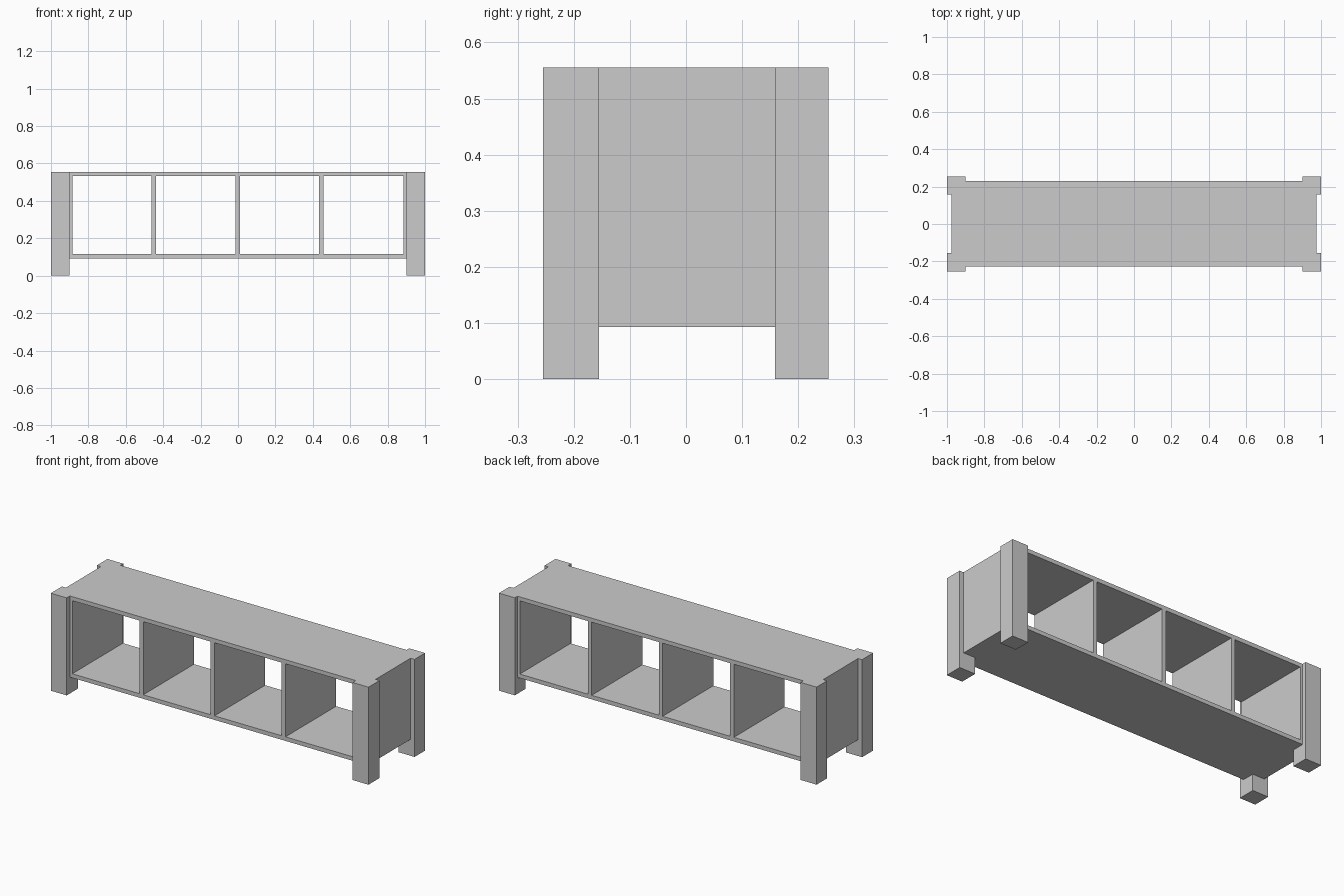
import bpy, bmesh

if "Cube" in bpy.data.objects:
    bpy.data.objects.remove(bpy.data.objects["Cube"])

# Shared heights and depths
LOW, HIGH = 0.093, 0.555
FRONT, BACK = -0.226, 0.23
LEG_FRONT, LEG_BACK = -0.155, 0.159   # inner faces of the legs
INNER = 0.885


def prism(name, outline, z0, z1):
    """Extrude an xy outline from z0 to z1."""
    bm = bmesh.new()
    face = bm.faces.new([bm.verts.new((x, y, z0)) for x, y in outline])
    ext = bmesh.ops.extrude_face_region(bm, geom=[face])["geom"]
    verts = [g for g in ext if isinstance(g, bmesh.types.BMVert)]
    bmesh.ops.translate(bm, verts=verts, vec=(0, 0, z1 - z0))
    bmesh.ops.recalc_face_normals(bm, faces=bm.faces)
    mesh = bpy.data.meshes.new(name)
    bm.to_mesh(mesh)
    bm.free()
    obj = bpy.data.objects.new(name, mesh)
    bpy.context.collection.objects.link(obj)
    return obj


def board(name, x0, x1, y0, y1, z0, z1):
    return prism(name, [(x0, y0), (x1, y0), (x1, y1), (x0, y1)], z0, z1)


# Top and bottom boards
board("top_board", -INNER, INNER, FRONT, BACK, 0.532, HIGH)
board("bottom_board", -INNER, INNER, FRONT, BACK, LOW, 0.116)

# Upright dividers between the four compartments
for i, x in enumerate((-0.45, -0.002, 0.445)):
    board(f"divider_{i + 1}", x - 0.012, x + 0.012, FRONT, BACK, 0.116, 0.532)

# Ends: thick panels notched around the corner legs
end = [(INNER, FRONT), (0.9, FRONT), (0.9, LEG_FRONT), (0.975, LEG_FRONT),
       (0.975, LEG_BACK), (0.9, LEG_BACK), (0.9, BACK), (INNER, BACK)]
for side, s in (("left", -1), ("right", 1)):
    prism(f"{side}_end_panel", [(s * x, y) for x, y in end], LOW, HIGH)
    x0, x1 = sorted((s * 0.9, s * 1.0))
    board(f"{side}_front_leg", x0, x1, -0.255, LEG_FRONT, 0, HIGH)
    board(f"{side}_back_leg", x0, x1, LEG_BACK, 0.254, 0, HIGH)
